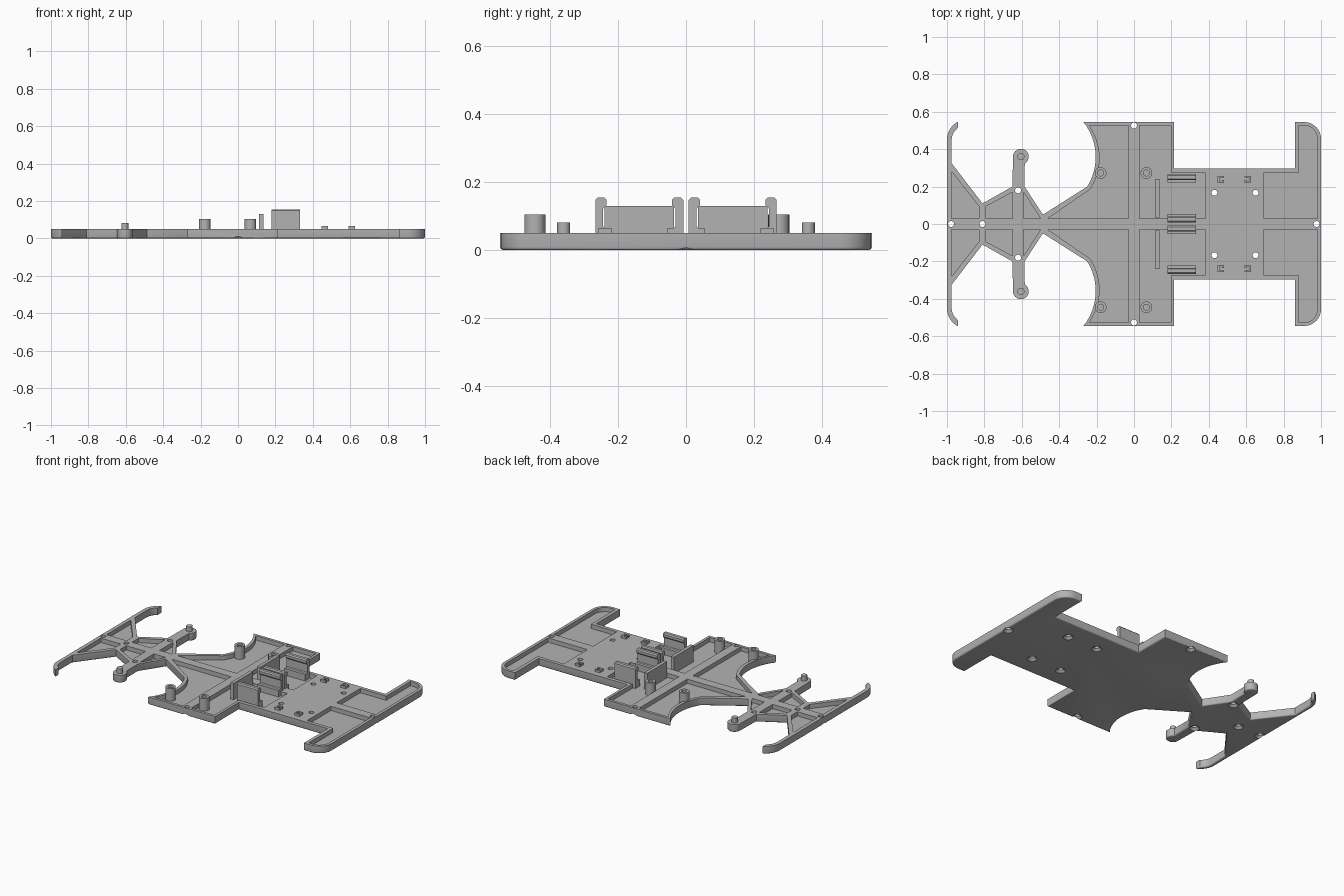
import bpy, bmesh, math
from mathutils import Vector

cube = bpy.data.objects.get("Cube")
if cube:
    bpy.data.objects.remove(cube)

TOP, FLOOR = 0.05, 0.022

grey = bpy.data.materials.new("plastic_grey")
grey.use_nodes = True
grey.diffuse_color = (0.45, 0.45, 0.45, 1)
grey.node_tree.nodes["Principled BSDF"].inputs["Base Color"].default_value = grey.diffuse_color


def arc(cx, cy, r, a0, a1, n=10):
    steps = [math.radians(a0 + (a1 - a0) * i / n) for i in range(n + 1)]
    return [(cx + r * math.cos(a), cy + r * math.sin(a)) for a in steps]


def bow(p, q, r, n=12):
    """Arc of radius r from p to q, bulging towards the right (+x)."""
    p, q = Vector(p), Vector(q)
    d = q - p
    c = (p + q) / 2 - Vector((abs(d.y), -d.x)).normalized() * math.sqrt(r * r - d.length_squared / 4)
    a0 = math.degrees(math.atan2(p.y - c.y, p.x - c.x))
    a1 = math.degrees(math.atan2(q.y - c.y, q.x - c.x))
    return arc(c.x, c.y, r, a0, a1, n)


def flip(pts):
    return [(x, -y) for x, y in reversed(pts)]


def prism(bm, pts, z0, z1):
    """Extrude an outline straight up."""
    bottom = bm.faces.new([bm.verts.new((x, y, z0)) for x, y in pts])
    up = bmesh.ops.extrude_face_region(bm, geom=[bottom])["geom"]
    bmesh.ops.translate(bm, verts=[v for v in up if isinstance(v, bmesh.types.BMVert)], vec=(0, 0, z1 - z0))


def box(bm, x0, x1, y0, y1, z0, z1):
    prism(bm, [(x0, y0), (x1, y0), (x1, y1), (x0, y1)], z0, z1)


def lathe(bm, x, y, profile, n=24, closed=False):
    """Spin a (radius, height) profile about a vertical axis."""
    rings = [[bm.verts.new((x + r * math.cos(math.tau * i / n), y + r * math.sin(math.tau * i / n), z))
              for i in range(n)] for r, z in profile]
    pairs = list(zip(rings, rings[1:]))
    if closed:
        pairs.append((rings[-1], rings[0]))
    else:
        bm.faces.new(rings[0])
        bm.faces.new(rings[-1])
    for a, b in pairs:
        for i in range(n):
            j = (i + 1) % n
            bm.faces.new((a[i], a[j], b[j], b[i]))


def finish(name, bm, smooth=True):
    bmesh.ops.recalc_face_normals(bm, faces=bm.faces)
    me = bpy.data.meshes.new(name)
    bm.to_mesh(me)
    bm.free()
    me.materials.append(grey)
    ob = bpy.data.objects.new(name, me)
    bpy.context.collection.objects.link(ob)
    if smooth:
        shade(ob)
    return ob


def shade(ob):
    bpy.ops.object.select_all(action="DESELECT")
    ob.select_set(True)
    bpy.context.view_layer.objects.active = ob
    bpy.ops.object.shade_smooth_by_angle(angle=math.radians(35))


# Chassis plate: half outline, mirrored, with a rounded lower edge
half = arc(-0.89, 0.45, 0.11, 180, 117, 6)
half += [(-0.94, 0.525)] + arc(-0.9, 0.45, 0.075, 125, 180, 5)
half += [(-0.975, 0.325), (-0.81, 0.11), (-0.65, 0.2)]
half += arc(-0.605, 0.36, 0.042, 180, -60, 16)
half += [(-0.585, 0.2), (-0.487, 0.05)]
half += bow((-0.25, 0.2), (-0.27, 0.545), 0.3)
half += [(0.215, 0.545), (0.215, 0.298), (0.86, 0.298), (0.86, 0.545)]
half += arc(0.91, 0.455, 0.09, 90, 0)
bm = bmesh.new()
prism(bm, half + flip(half), 0, TOP)
rim = [e for e in bm.edges if all(v.co.z < 0.001 for v in e.verts)]
bmesh.ops.recalc_face_normals(bm, faces=bm.faces)
bmesh.ops.bevel(bm, geom=rim, offset=0.009, segments=3, profile=0.5, affect="EDGES")
plate = finish("chassis_plate", bm, False)

# Recessed pockets between the ribs
S = 0.03
pockets = [
    [(-0.975, 0.28), (-0.975, S), (-0.83, S), (-0.83, 0.095)],
    [(-0.79, 0.095), (-0.79, S), (-0.65, S), (-0.65, 0.17)],
    [(-0.59, 0.17), (-0.59, S), (-0.5, S)],
    [(-0.46, S)] + bow((-0.235, 0.185), (-0.24, 0.527), 0.3) + [(-S, 0.527), (-S, S)],
    [(S, S), (S, 0.527), (0.197, 0.527), (0.197, 0.275), (0.38, 0.275), (0.38, S)],
    [(0.695, S), (0.695, 0.275), (0.883, 0.275), (0.883, 0.527)]
    + arc(0.91, 0.457, 0.07, 90, 0) + [(0.98, S)],
]
bm = bmesh.new()
for p in pockets:
    prism(bm, p, FLOOR, TOP + 0.05)
    prism(bm, flip(p), FLOOR, TOP + 0.05)

# Countersunk screw holes
holes = [(-0.978, 0), (-0.81, 0), (0.976, 0)]
for x, y in [(-0.62, 0.18), (0, 0.526), (0.43, 0.167), (0.65, 0.167)]:
    holes += [(x, y), (x, -y)]
for x, y in holes:
    lathe(bm, x, y, [(0.034, -0.004), (0.016, 0.014), (0.016, TOP + 0.02)])
cutter = finish("pocket_cutter", bm, False)
cutter.hide_render = True

cut = plate.modifiers.new("pockets", "BOOLEAN")
cut.operation, cut.solver, cut.object = "DIFFERENCE", "EXACT", cutter
bpy.context.view_layer.objects.active = plate
bpy.ops.object.modifier_apply(modifier=cut.name)
bpy.data.objects.remove(cutter)
shade(plate)

# Hollow mounting posts
for i, (x, y) in enumerate([(-0.178, 0.273), (0.066, 0.273), (-0.178, -0.445), (0.066, -0.445)]):
    bm = bmesh.new()
    lathe(bm, x, y, [(0.031, FLOOR - 0.004), (0.031, 0.105), (0.016, 0.105), (0.016, FLOOR - 0.004)], closed=True)
    finish(f"mounting_post_{i + 1}", bm)

for side, s in (("left", 1), ("right", -1)):
    # Pivot pins on the steering arms
    bm = bmesh.new()
    lathe(bm, -0.605, s * 0.36, [(0.019, TOP - 0.005), (0.019, 0.082)])
    finish(f"pivot_pin_{side}", bm)

    # Upright stop wall
    bm = bmesh.new()
    box(bm, 0.113, 0.135, *sorted((s * 0.035, s * 0.24)), FLOOR - 0.004, 0.13)
    finish(f"stop_wall_{side}", bm)

    # Snap clips: hooked cross-section swept along x, outer one and inner one facing each other
    clip = [(0, FLOOR - 0.004), (0, 0.148), (0.007, 0.155), (0.026, 0.155), (0.033, 0.148),
            (0.033, 0.132), (0.023, 0.122), (0.023, 0.07), (0.028, 0.065), (0.046, 0.065), (0.046, FLOOR - 0.004)]
    for place, y0, d in (("outer", 0.267, -1), ("inner", 0.008, 1)):
        bm = bmesh.new()
        prism(bm, clip, 0.18, 0.332)
        for v in bm.verts:
            u, z, x = v.co
            v.co = (x, s * (y0 + d * u), z)
        finish(f"snap_clip_{place}_{side}", bm)

    # C-shaped locating hooks
    for place, x0, d in (("front", 0.446, 1), ("rear", 0.626, -1)):
        bm = bmesh.new()
        c = [(0, 0), (0.036, 0), (0.036, 0.014), (0.024, 0.014), (0.024, 0.009), (0.012, 0.009),
             (0.012, 0.028), (0.036, 0.028), (0.036, 0.037), (0, 0.037)]
        prism(bm, [(x0 + d * u, s * (0.22 + w)) for u, w in c], TOP - 0.004, 0.065)
        finish(f"locating_hook_{place}_{side}", bm)
